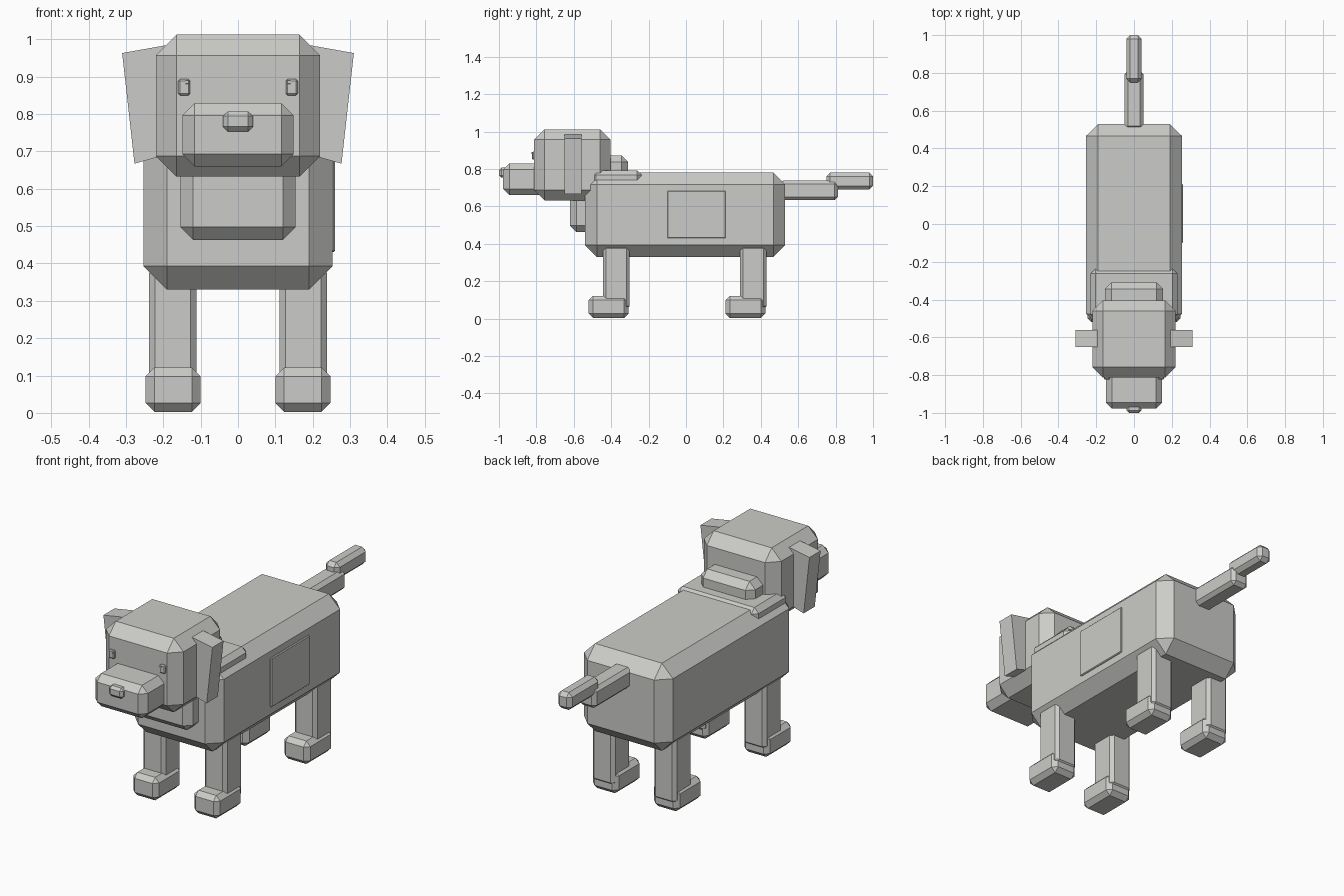
import bpy
import bmesh

if "Cube" in bpy.data.objects:
    bpy.data.objects.remove(bpy.data.objects["Cube"])

grey = bpy.data.materials.new("warm_grey")
grey.diffuse_color = (0.6, 0.6, 0.58, 1)
grey.use_nodes = True
grey.node_tree.nodes["Principled BSDF"].inputs["Base Color"].default_value = grey.diffuse_color


def finish(name, bm):
    bmesh.ops.recalc_face_normals(bm, faces=bm.faces)
    mesh = bpy.data.meshes.new(name)
    bm.to_mesh(mesh)
    bm.free()
    mesh.materials.append(grey)
    obj = bpy.data.objects.new(name, mesh)
    bpy.context.collection.objects.link(obj)
    return obj


def block(name, x, y, z, bevel):
    """Chamfered box from three (min, max) ranges."""
    bm = bmesh.new()
    bmesh.ops.create_cube(bm, size=1)
    for v in bm.verts:
        v.co = [r[0] if c < 0 else r[1] for c, r in zip(v.co, (x, y, z))]
    if bevel:
        bmesh.ops.bevel(bm, geom=bm.edges[:], offset=bevel, segments=1,
                        profile=0.5, affect='EDGES')
    return finish(name, bm)


def ear(name, side):
    """Slanted slab: front outline pushed back along y."""
    outline = [(0.31, 0.963), (0.277, 0.667), (0.19, 0.692), (0.175, 0.987)]
    bm = bmesh.new()
    face = bm.faces.new([bm.verts.new((side * x, -0.65, z)) for x, z in outline])
    out = bmesh.ops.extrude_face_region(bm, geom=[face])
    for v in out["geom"]:
        if isinstance(v, bmesh.types.BMVert):
            v.co.y = -0.56
    if face.is_valid and len(bm.faces) < 6:
        bm.faces.new(face.verts)
    return finish(name, bm)


# Torso, collar, neck and side patch
block("body", (-0.253, 0.253), (-0.54, 0.53), (0.33, 0.78), 0.063)
block("collar", (-0.23, 0.23), (-0.505, -0.237), (0.62, 0.792), 0.025)
block("neck", (-0.154, 0.154), (-0.62, -0.31), (0.463, 0.872), 0.034)
block("side_patch", (0.24, 0.26), (-0.10, 0.212), (0.43, 0.683), 0.004)

# Head
block("head", (-0.22, 0.22), (-0.812, -0.405), (0.632, 1.012), 0.055)
block("muzzle", (-0.149, 0.149), (-0.978, -0.72), (0.66, 0.829), 0.033)
block("nose", (-0.04, 0.04), (-1.0, -0.955), (0.753, 0.807), 0.013)

# Mirrored parts
for side, label in ((-1, "left"), (1, "right")):
    def span(a, b):
        return tuple(sorted((side * a, side * b)))

    ear(label + "_ear", side)
    block(label + "_eye", span(0.128, 0.16), (-0.823, -0.80), (0.85, 0.893), 0.005)
    block(label + "_eye_glint", span(0.131, 0.141), (-0.826, -0.815),
          (0.88, 0.89), 0.001)
    for place, y in (("front", -0.372), ("back", 0.36)):
        block(f"{label}_{place}_leg", span(0.111, 0.238), (y - 0.071, y + 0.071),
              (0.05, 0.39), 0.016)
        block(f"{label}_{place}_foot", span(0.10, 0.247), (y - 0.148, y + 0.064),
              (0.003, 0.121), 0.023)

# Tail in two steps
block("tail_base", (-0.05, 0.05), (0.50, 0.812), (0.633, 0.737), 0.018)
block("tail_tip", (-0.04, 0.04), (0.75, 1.0), (0.69, 0.78), 0.02)
